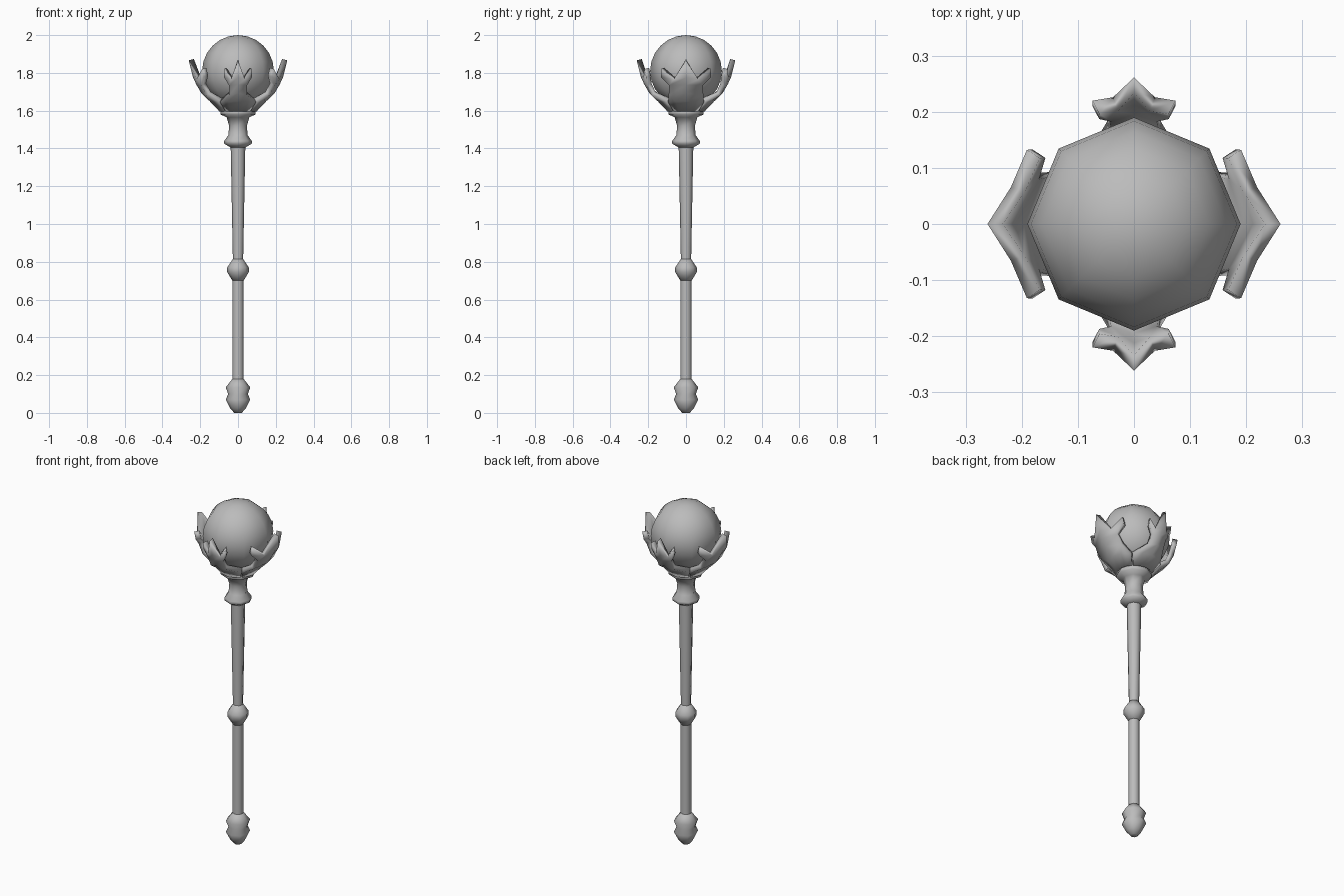
import bpy, bmesh
from math import cos, sin, radians, pi

old = bpy.data.objects.get("Cube")
if old:
    bpy.data.objects.remove(old)

grey = bpy.data.materials.new("plain grey")
grey.use_nodes = True
grey.diffuse_color = (0.5, 0.5, 0.5, 1)
grey.node_tree.nodes["Principled BSDF"].inputs["Base Color"].default_value = (0.5, 0.5, 0.5, 1)


def finish(name, bm, angle=70):
    bmesh.ops.remove_doubles(bm, verts=bm.verts, dist=0.0005)
    bmesh.ops.recalc_face_normals(bm, faces=bm.faces)
    mesh = bpy.data.meshes.new(name)
    bm.to_mesh(mesh)
    bm.free()
    obj = bpy.data.objects.new(name, mesh)
    bpy.context.collection.objects.link(obj)
    mesh.materials.append(grey)
    bpy.ops.object.select_all(action='DESELECT')
    obj.select_set(True)
    bpy.context.view_layer.objects.active = obj
    bpy.ops.object.shade_smooth_by_angle(angle=radians(angle))
    return obj


def lathe(name, profile, sides=8):
    """Turn (radius, height) pairs about the z axis."""
    bm = bmesh.new()
    rings = [[bm.verts.new((r * cos(2 * pi * i / sides), r * sin(2 * pi * i / sides), z))
              for i in range(sides)] for r, z in profile]
    for low, high in zip(rings, rings[1:]):
        for i in range(sides):
            j = (i + 1) % sides
            bm.faces.new((low[i], low[j], high[j], high[i]))
    bm.faces.new(rings[0][::-1])
    bm.faces.new(rings[-1])
    return finish(name, bm)


# Turned handle parts
lathe("pommel", [(0.02, 0), (0.042, 0.025), (0.065, 0.07), (0.052, 0.1),
                 (0.065, 0.135), (0.03, 0.18)])
lathe("lower_shaft", [(0.03, 0.17), (0.03, 0.71)])
lathe("grip_ring", [(0.03, 0.7), (0.057, 0.745), (0.057, 0.77), (0.027, 0.815)])
lathe("upper_shaft", [(0.027, 0.8), (0.039, 1.42)])
lathe("neck", [(0.039, 1.405), (0.073, 1.425), (0.073, 1.44), (0.051, 1.47),
               (0.047, 1.52), (0.06, 1.565), (0.093, 1.58), (0.093, 1.595), (0.075, 1.625)])

# Orb
bm = bmesh.new()
bmesh.ops.create_uvsphere(bm, u_segments=8, v_segments=12, radius=0.19)
bmesh.ops.translate(bm, verts=bm.verts, vec=(0, 0, 1.81))
finish("orb", bm)


def claw(name, heading, tip):
    """Three-pronged claw; tip is the half angle of its side prongs."""
    # (angle, radius, height) of one half, mirrored about the claw's middle
    pts = {
        "base": (0, 0.078, 1.615), "base_mid": (22, 0.076, 1.615), "base_end": (45, 0.076, 1.615),
        "low": (0, 0.13, 1.67), "low_mid": (22, 0.125, 1.67), "low_end": (45, 0.12, 1.665),
        "stem": (0, 0.172, 1.71), "stem_edge": (tip * 0.85, 0.168, 1.7),
        "waist": (0, 0.195, 1.75), "waist_edge": (tip * 0.7, 0.187, 1.745),
        "fork": (0, 0.212, 1.785), "notch": (tip * 0.45, 0.203, 1.775),
        "prong_out": (tip * 1.02, 0.197, 1.785), "prong_tip": (tip * 0.97, 0.205, 1.827),
        "point": (0, 0.234, 1.873),
    }
    faces = [("base", "base_mid", "low_mid", "low"), ("base_mid", "base_end", "low_end", "low_mid"),
             ("low", "low_mid", "stem_edge", "stem"), ("low_mid", "low_end", "stem_edge"),
             ("stem", "stem_edge", "waist_edge", "waist"), ("waist", "waist_edge", "notch", "fork"),
             ("waist_edge", "prong_out", "prong_tip", "notch"), ("fork", "notch", "point")]
    bm = bmesh.new()
    for side in (1, -1):
        made = {}
        for key, (a, r, z) in pts.items():
            t = radians(heading + side * a)
            made[key] = bm.verts.new((r * cos(t), r * sin(t), z))
        for keys in faces:
            bm.faces.new([made[k] for k in keys[::side]])
    obj = finish(name, bm, 50)
    solid = obj.modifiers.new("thickness", 'SOLIDIFY')
    solid.thickness = 0.028
    solid.offset = -1


# Wide claws on the sides, narrow ones front and back
for label, heading, tip in (("left", 0, 36), ("back", 90, 18),
                            ("right", 180, 36), ("front", 270, 18)):
    claw(label + "_claw", heading, tip)
